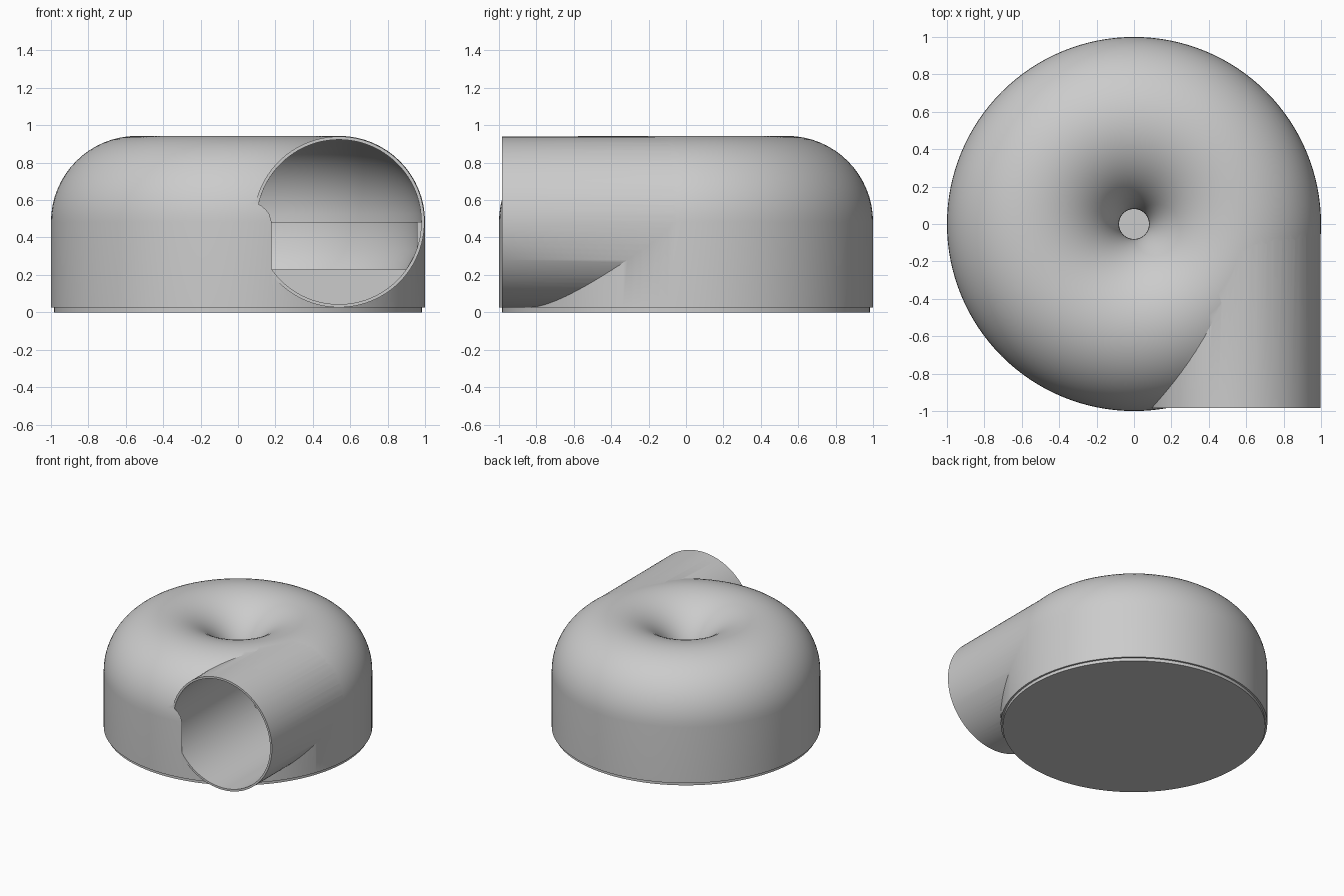
import bpy
import bmesh
import math
from mathutils import Matrix, Vector

cube = bpy.data.objects.get("Cube")
if cube:
    bpy.data.objects.remove(cube, do_unlink=True)

# Single grey finish
grey = bpy.data.materials.new("light_grey")
grey.use_nodes = True
colour = (0.6, 0.6, 0.6, 1)
grey.diffuse_color = colour
grey.node_tree.nodes["Principled BSDF"].inputs["Base Color"].default_value = colour

RING, TUBE, WALL, MID = 0.54, 0.46, 0.02, 0.483
FLOOR, MOUTH = 0.23, -0.983


def finish(name, bm):
    bmesh.ops.recalc_face_normals(bm, faces=bm.faces)
    mesh = bpy.data.meshes.new(name)
    bm.to_mesh(mesh)
    bm.free()
    mesh.materials.append(grey)
    obj = bpy.data.objects.new(name, mesh)
    bpy.context.collection.objects.link(obj)
    return obj


def lathe(name, profile, steps=128):
    bm = bmesh.new()
    verts = [bm.verts.new((r, 0, z)) for r, z in profile]
    edges = [bm.edges.new(pair) for pair in zip(verts, verts[1:])]
    bmesh.ops.spin(bm, geom=verts + edges, cent=(0, 0, 0), axis=(0, 0, 1),
                   angle=math.tau, steps=steps)
    bmesh.ops.remove_doubles(bm, verts=bm.verts, dist=1e-5)
    return finish(name, bm)


def rod(name, radius, y0, y1):
    bm = bmesh.new()
    place = Matrix.Translation(Vector((RING, (y0 + y1) / 2, MID)))
    bmesh.ops.create_cone(bm, cap_ends=True, segments=96, radius1=radius,
                          radius2=radius, depth=y1 - y0,
                          matrix=place @ Matrix.Rotation(math.pi / 2, 4, "X"))
    return finish(name, bm)


def combine(target, tool, operation):
    tool.hide_render = True
    mod = target.modifiers.new(operation.lower(), "BOOLEAN")
    mod.operation, mod.solver, mod.object = operation, "EXACT", tool
    bpy.context.view_layer.objects.active = target
    bpy.ops.object.modifier_apply(modifier=mod.name)
    bpy.data.objects.remove(tool, do_unlink=True)


def half_circle(radius, n=32):
    return [(RING + radius * math.cos(math.pi * i / n),
             MID + radius * math.sin(math.pi * i / n)) for i in range(n + 1)]


# Hollow housing: straight wall, ring-shaped roof, raised inner floor
inner = half_circle(TUBE - WALL)[::-1]
housing = lathe("housing", [(0, 0.025), (1, 0.025)] + half_circle(TUBE) + inner
                + [(0.957, MID), (0.957, 0.33), (0.9, FLOOR), (0, FLOOR)])

# Tangential outlet pipe, joined on and then bored through
combine(housing, rod("outlet_pipe", TUBE - 0.003, MOUTH, -0.02), "UNION")
combine(housing, rod("outlet_bore", TUBE - WALL, MOUTH - 0.0005, 0), "DIFFERENCE")

# Slightly recessed base plate
base = lathe("base_plate", [(0, 0), (0.985, 0), (0.985, 0.03), (0, 0.03)])

for obj in (housing, base):
    bpy.ops.object.select_all(action="DESELECT")
    obj.select_set(True)
    bpy.context.view_layer.objects.active = obj
    bpy.ops.object.shade_smooth_by_angle(angle=math.radians(32))
